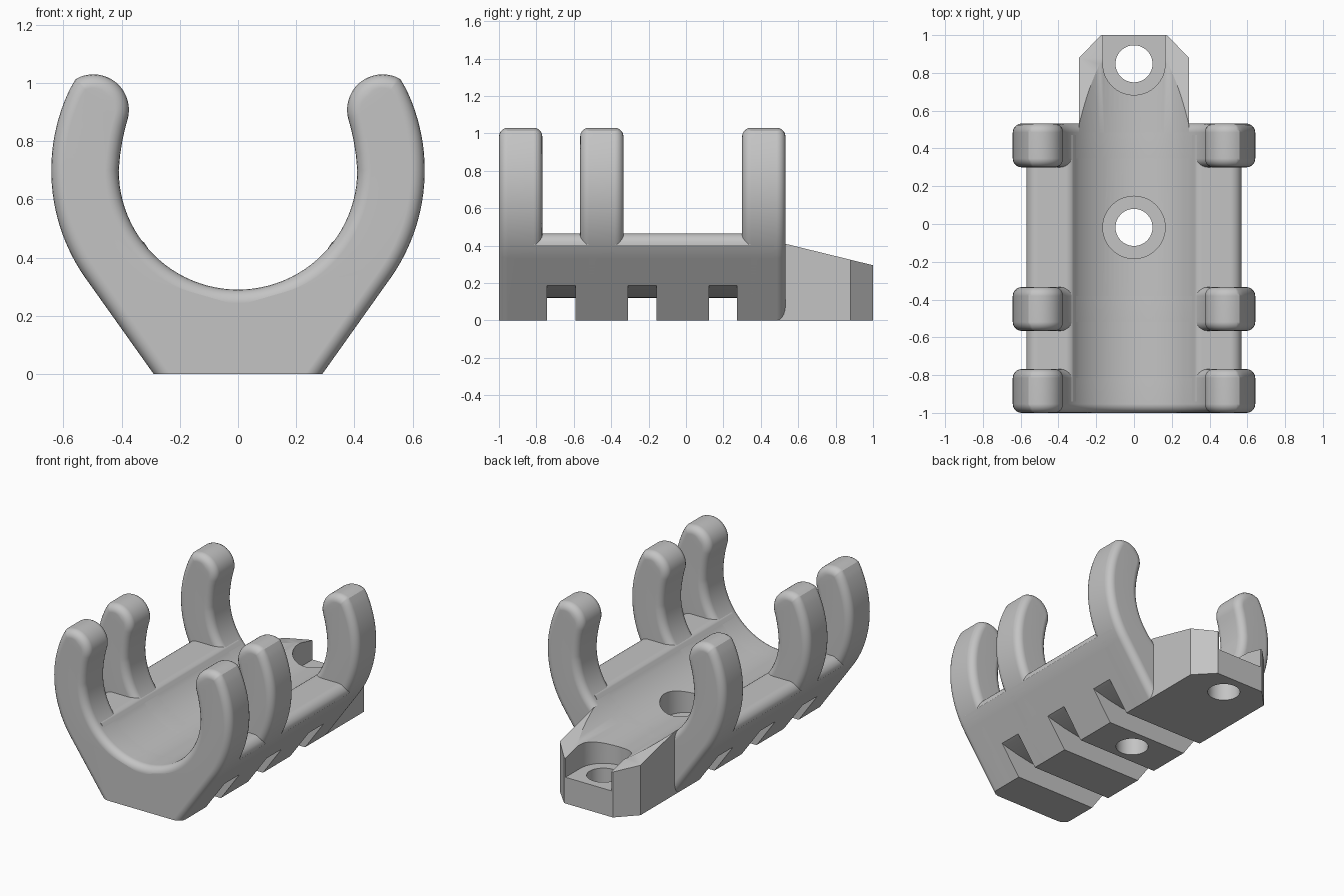
import bpy, bmesh
from math import cos, sin, radians
from mathutils import Vector

if "Cube" in bpy.data.objects:
    bpy.data.objects.remove(bpy.data.objects["Cube"], do_unlink=True)

grey = bpy.data.materials.new("plain_grey")
grey.use_nodes = True
COLOUR = (0.55, 0.55, 0.55, 1)
grey.diffuse_color = COLOUR
grey.node_tree.nodes["Principled BSDF"].inputs["Base Color"].default_value = COLOUR

AXIS_Z, BORE, OUTER, FOOT = 0.70, 0.41, 0.642, 0.29
HOLES_Y = (-0.018, 0.848)


def arc(cx, cy, r, a0, a1, steps):
    angles = [radians(a0 + (a1 - a0) * i / steps) for i in range(steps + 1)]
    return [(cx + r * cos(a), cy + r * sin(a)) for a in angles]


def circle(cx, cy, r, steps=64):
    return arc(cx, cy, r, 0, 360, steps)[:-1]


def mirrored(half):
    """Close a half profile across x = 0."""
    return half + [(-x, z) for x, z in reversed(half) if x > 1e-5]


def finish(name, bm):
    bmesh.ops.recalc_face_normals(bm, faces=bm.faces[:])
    mesh = bpy.data.meshes.new(name)
    bm.to_mesh(mesh)
    bm.free()
    obj = bpy.data.objects.new(name, mesh)
    bpy.context.collection.objects.link(obj)
    mesh.materials.append(grey)
    return obj


def bridge(bm, a, b):
    for i in range(len(a)):
        j = (i + 1) % len(a)
        bm.faces.new((a[i], a[j], b[j], b[i]))


def prism(name, points, lo, hi, along="y"):
    """Extrude a closed outline along y or z."""
    bm = bmesh.new()
    ends = []
    for h in (lo, hi):
        ends.append([bm.verts.new((a, h, b) if along == "y" else (a, b, h)) for a, b in points])
        bm.faces.new(ends[-1])
    bridge(bm, *ends)
    return finish(name, bm)


def inset(half, d):
    """Shrink a half profile by d; the foot stays on the ground, the end on x = 0."""
    pts = [Vector(p) for p in half]
    normals = []
    for p, q in zip(pts, pts[1:]):
        t = (q - p).normalized()
        normals.append(Vector((t.y, -t.x)))
    out = [(pts[0].x - d / normals[0].x, 0.0)]
    for p, m, n in zip(pts[1:], normals, normals[1:]):
        out.append(tuple(p - (m + n) * (d / (1 + m.dot(n)))))
    return out + [(0.0, pts[-1].y - d)]


def claw_ring(name, half, y0, y1, r, steps=5):
    """Open ring with rounded rims; each end is a strip from outer to inner wall."""
    bm = bmesh.new()
    rounds = [radians(90 * k / steps) for k in range(steps + 1)]
    layers = [(r * (1 - cos(a)), y0 + r * (1 - sin(a))) for a in reversed(rounds)]
    layers += [(r * (1 - cos(a)), y1 - r * (1 - sin(a))) for a in rounds]
    loops = [[bm.verts.new((x, y, z)) for x, z in mirrored(inset(half, d))] for d, y in layers]
    for a, b in zip(loops, loops[1:]):
        bridge(bm, a, b)
    m = len(half) - 1
    for loop in (loops[0], loops[-1]):
        right = loop[:m + 1]
        left = [loop[-1 - i] for i in range(m)] + [loop[m]]
        bm.faces.new((right[0], right[m], left[0]))
        for side in (right, left):
            for i in range((m + 1) // 2):
                quad = [side[i], side[i + 1], side[m - i - 1], side[m - i]]
                corners = list(dict.fromkeys(quad))
                if len(corners) > 2:
                    bm.faces.new(corners)
    return finish(name, bm)


def activate(obj):
    bpy.ops.object.select_all(action='DESELECT')
    obj.select_set(True)
    bpy.context.view_layer.objects.active = obj


def cut(obj, cutters):
    activate(obj)
    for c in cutters:
        mod = obj.modifiers.new("cut", 'BOOLEAN')
        mod.operation, mod.solver, mod.object = 'DIFFERENCE', 'EXACT', c
        bpy.ops.object.modifier_apply(modifier=mod.name)


# Half profiles: open ring with a bulbous tip, and the lower cradle
ring = ([(FOOT, 0)] + arc(0, AXIS_Z, OUTER, -35, 26, 24)
        + arc(0.497, 0.908, 0.122, 60, 195, 18)
        + [(0.388, 0.845), (0.397, 0.805), (0.405, 0.755)]
        + arc(0, AXIS_Z, BORE, 0, -90, 24))
cradle = ([(FOOT, 0)] + arc(0, AXIS_Z, OUTER, -35, -27.5, 3)
          + arc(0.51, 0.405, 0.06, 15, 90, 6)
          + arc(0.36, 0.405, 0.06, 90, 130, 4)
          + arc(0, AXIS_Z, BORE, -41.25, -90, 13))

# Four rounded claw rings
claws = [claw_ring(f"claw_ring_{i + 1}", ring, y, y + 0.232, 0.047)
         for i, y in enumerate((-1.0, -0.566, -0.132, 0.30))]

# Cradle joining the rings
body = prism("cradle_body", mirrored(cradle), -0.94, 0.47)

# Mounting tongue with chamfered corners and a sloping top
tongue = prism("mounting_tongue",
               [(-FOOT, 0.45), (FOOT, 0.45), (FOOT, 0.88), (0.175, 1.0), (-0.175, 1.0), (-FOOT, 0.88)],
               0, 1, along="z")
for v in tongue.data.vertices:
    if v.co.z > 0.5:
        v.co.z = 0.41 - 0.245 * (v.co.y - 0.53)

# Cutters: bore, strap slots, screw holes and their recesses
bore = prism("bore_cutter", circle(0, AXIS_Z, BORE, 96), -1.2, 1.2)
roof = [(x / 10, 0.12 + 0.37 * (x / 10) ** 2) for x in range(-6, 7)]
slots = [prism("slot_cutter", roof + [(0.6, -0.1), (-0.6, -0.1)], y, y + 0.152)
         for y in (-0.742, -0.31, 0.122)]
holes = [prism("hole_cutter", circle(0, y, 0.098), -0.1, 0.8, along="z") for y in HOLES_Y]
recess = prism("recess_cutter", circle(0, HOLES_Y[0], 0.165), 0.17, 0.8, along="z")
open_recess = prism("open_recess_cutter",
                    arc(0, HOLES_Y[1], 0.165, 180, 360, 32) + [(0.165, 1.1), (-0.165, 1.1)],
                    0.17, 0.8, along="z")

cut(body, slots + [recess, holes[0]])
cut(claws[2], [recess, holes[0]])
cut(tongue, [bore, open_recess, holes[1]])

for helper in [bore, recess, open_recess] + slots + holes:
    bpy.data.objects.remove(helper, do_unlink=True)

# Smooth the rounded surfaces, keep real edges crisp
for part in claws + [body, tongue]:
    activate(part)
    bpy.ops.object.shade_smooth_by_angle(angle=radians(30))
for part in claws + [body]:
    weighted = part.modifiers.new("weighted_normals", 'WEIGHTED_NORMAL')
    weighted.keep_sharp = True
